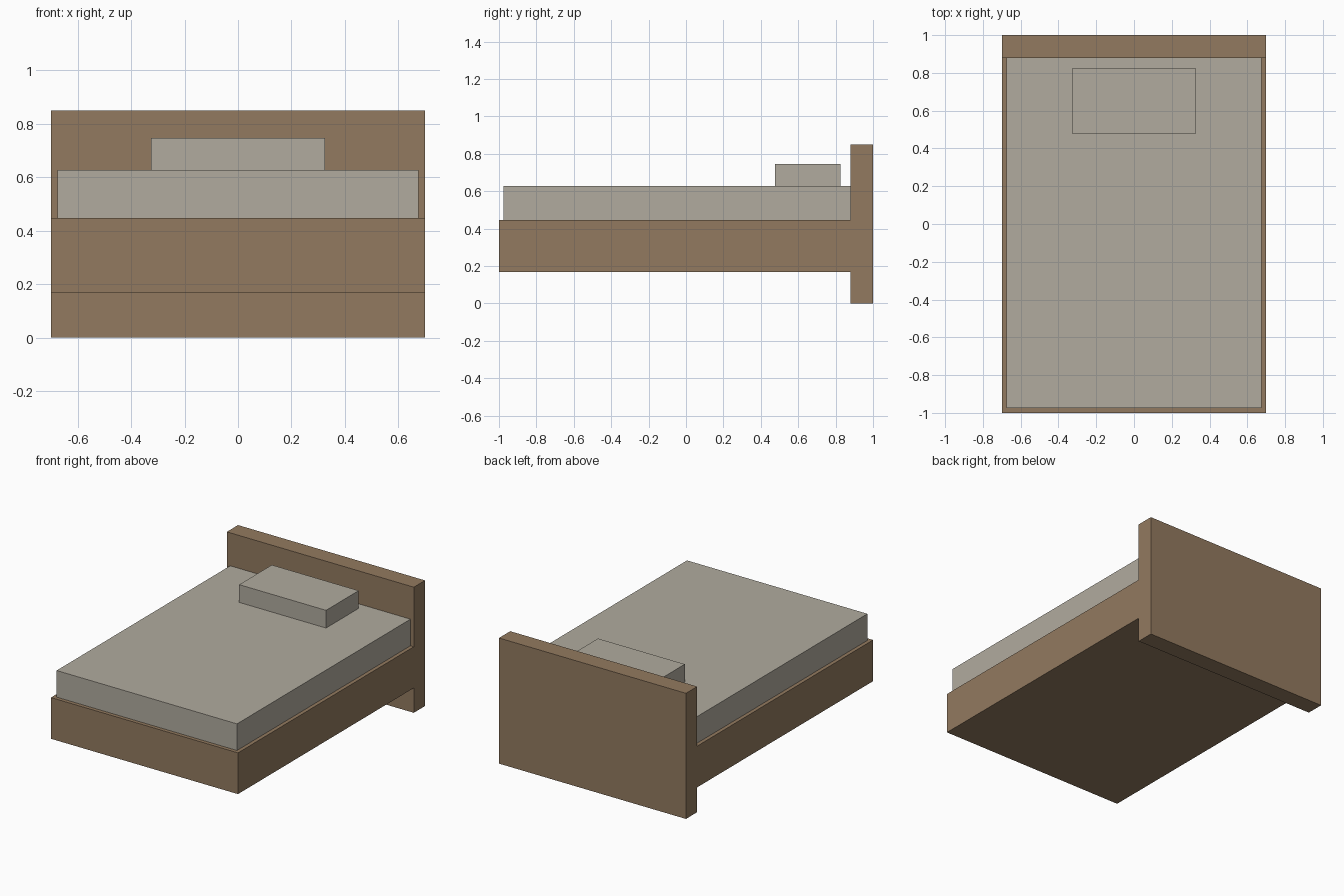
import bpy

# Remove the default cube
cube = bpy.data.objects.get("Cube")
if cube:
    bpy.data.objects.remove(cube, do_unlink=True)


def make_material(name, rgb):
    mat = bpy.data.materials.new(name)
    mat.use_nodes = True
    colour = (*rgb, 1.0)
    mat.diffuse_color = colour
    mat.node_tree.nodes["Principled BSDF"].inputs["Base Color"].default_value = colour
    return mat


def box(name, xs, ys, zs, mat):
    """Box spanning the given (low, high) range on each axis."""
    spans = (xs, ys, zs)
    bpy.ops.mesh.primitive_cube_add(size=1, location=[(a + b) / 2 for a, b in spans])
    obj = bpy.context.object
    obj.name = obj.data.name = name
    obj.scale = [b - a for a, b in spans]
    bpy.ops.object.transform_apply(location=False, rotation=False, scale=True)
    obj.data.materials.append(mat)
    return obj


wood = make_material("brown wood", (0.29, 0.195, 0.116))
linen = make_material("pale linen", (0.44, 0.41, 0.345))

HALF_WIDTH = 0.70
HEAD_Y = 0.88       # front face of the headboard
BASE_TOP = 0.447
MATTRESS_TOP = 0.627

# Headboard reaching the floor, and the raised bed base
box("headboard", (-HALF_WIDTH, HALF_WIDTH), (HEAD_Y, 1.0), (0.0, 0.85), wood)
box("bed_base", (-HALF_WIDTH, HALF_WIDTH), (-1.0, HEAD_Y), (0.168, BASE_TOP), wood)

# Mattress and pillow
box("mattress", (-0.675, 0.675), (-0.975, HEAD_Y), (BASE_TOP, MATTRESS_TOP), linen)
box("pillow", (-0.325, 0.325), (0.477, 0.826), (MATTRESS_TOP, 0.747), linen)
